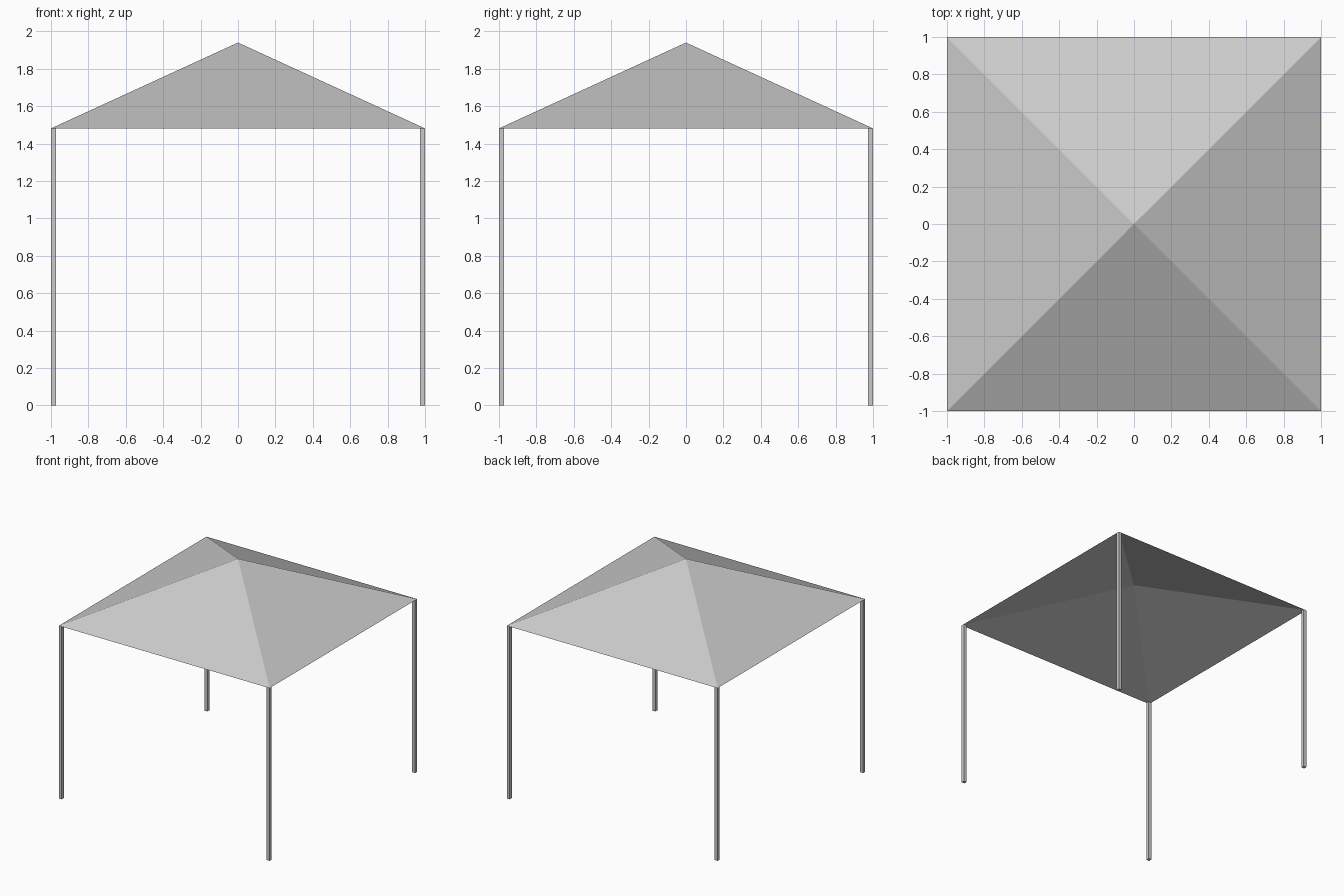
import bpy
import bmesh

cube = bpy.data.objects.get("Cube")
if cube:
    bpy.data.objects.remove(cube, do_unlink=True)

HALF, EAVE, PEAK, INNER_PEAK, POST = 1.0, 1.481, 1.94, 1.79, 0.028

grey = bpy.data.materials.new("light_grey")
grey.use_nodes = True
colour = (0.6, 0.6, 0.6, 1)
grey.diffuse_color = colour
grey.node_tree.nodes["Principled BSDF"].inputs["Base Color"].default_value = colour


def finish(name, bm):
    mesh = bpy.data.meshes.new(name)
    bm.to_mesh(mesh)
    bm.free()
    mesh.materials.append(grey)
    obj = bpy.data.objects.new(name, mesh)
    bpy.context.collection.objects.link(obj)
    return obj


# Canopy: four sloping panels above a shallower hollow, meeting at the eaves
bm = bmesh.new()
peak = bm.verts.new((0, 0, PEAK))
inner_peak = bm.verts.new((0, 0, INNER_PEAK))
corners = [bm.verts.new((x * HALF, y * HALF, EAVE))
           for x, y in ((-1, -1), (1, -1), (1, 1), (-1, 1))]
for i in range(4):
    a, b = corners[i], corners[(i + 1) % 4]
    bm.faces.new((a, b, peak))
    bm.faces.new((b, a, inner_peak))
finish("canopy", bm)

# Posts: one square post just inside each corner
for side, x in (("right", -1), ("left", 1)):
    for end, y in (("front", -1), ("back", 1)):
        bm = bmesh.new()
        bmesh.ops.create_cube(bm, size=1)
        bmesh.ops.scale(bm, verts=bm.verts, vec=(POST, POST, EAVE))
        inset = HALF - POST / 2
        bmesh.ops.translate(bm, verts=bm.verts, vec=(x * inset, y * inset, EAVE / 2))
        finish(f"{end}_{side}_post", bm)
